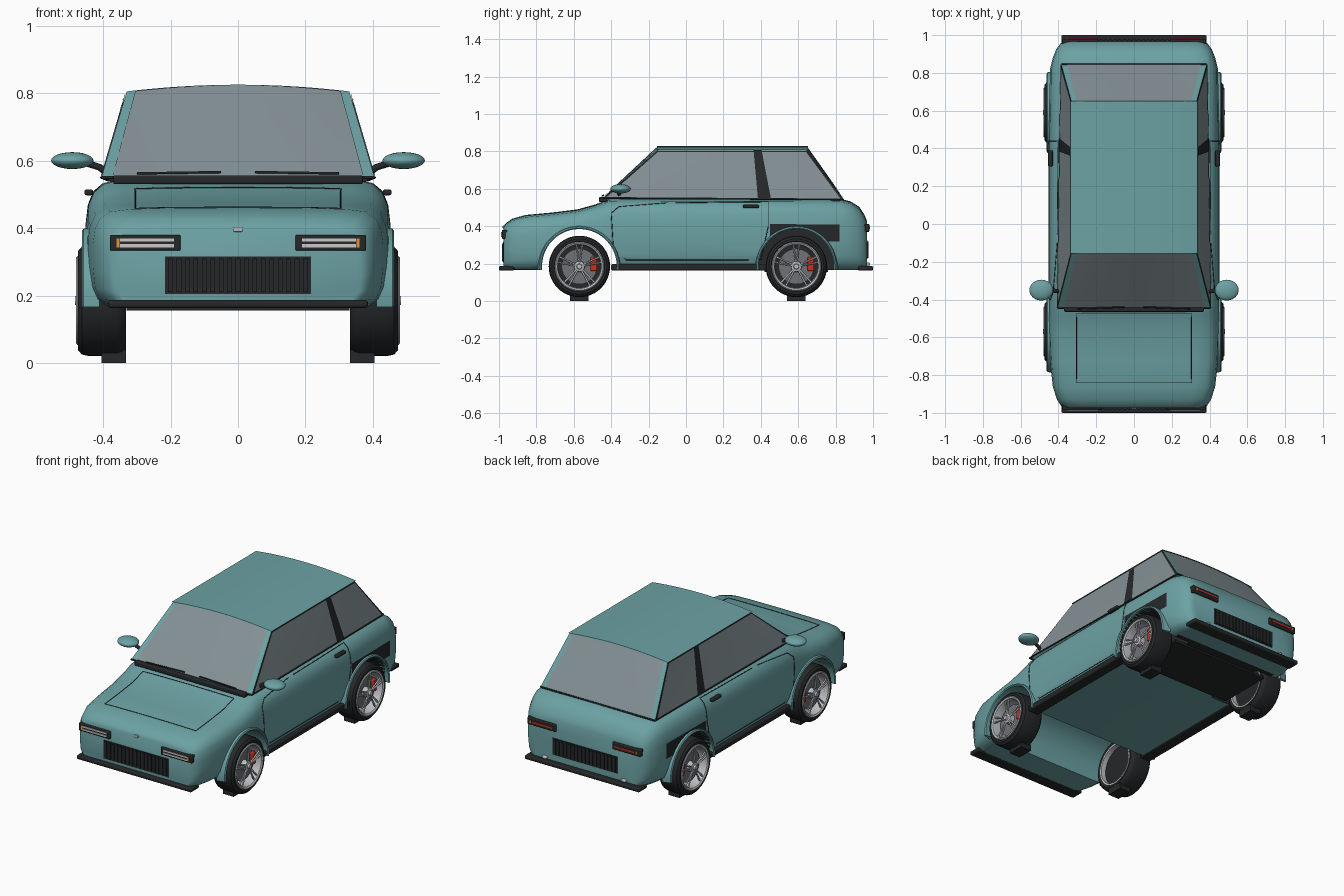
import bpy, bmesh
from math import sin, cos, pi, radians
from mathutils import Vector
from mathutils.bvhtree import BVHTree

if "Cube" in bpy.data.objects:
    bpy.data.objects.remove(bpy.data.objects["Cube"])


def material(name, r, g, b):
    m = bpy.data.materials.new(name)
    m.diffuse_color = (r, g, b, 1)
    m.use_nodes = True
    m.node_tree.nodes["Principled BSDF"].inputs["Base Color"].default_value = m.diffuse_color
    return m


PAINT = material("teal_paint", 0.15, 0.36, 0.37)
GLASS = material("grey_glass", 0.23, 0.28, 0.30)
DARK = material("dark_trim", 0.018, 0.02, 0.022)
METAL = material("silver", 0.5, 0.52, 0.54)
DISC = material("disc_grey", 0.16, 0.17, 0.18)
RED = material("red", 0.6, 0.03, 0.015)
AMBER = material("amber", 0.8, 0.3, 0.03)
WHITE = material("lamp_white", 0.85, 0.85, 0.85)


def make(name, verts, faces, mat, angle=35):
    me = bpy.data.meshes.new(name)
    me.from_pydata([tuple(v) for v in verts], [], faces)
    bm = bmesh.new()
    bm.from_mesh(me)
    bmesh.ops.recalc_face_normals(bm, faces=bm.faces)
    bm.to_mesh(me)
    bm.free()
    me.materials.append(mat)
    ob = bpy.data.objects.new(name, me)
    bpy.context.collection.objects.link(ob)
    smooth(ob, angle)
    return ob


def smooth(ob, angle=35):
    bpy.ops.object.select_all(action='DESELECT')
    ob.select_set(True)
    bpy.context.view_layer.objects.active = ob
    bpy.ops.object.shade_smooth_by_angle(angle=radians(angle))


def loft(name, rings, mat, caps=True, loop=False, angle=35):
    n, k = len(rings[0]), len(rings)
    verts = [p for r in rings for p in r]
    faces = []
    for i in range(k if loop else k - 1):
        a, b = i * n, ((i + 1) % k) * n
        faces += [(a + j, a + (j + 1) % n, b + (j + 1) % n, b + j) for j in range(n)]
    if caps and not loop:
        faces += [tuple(range(n)), tuple(range((k - 1) * n, k * n))]
    return make(name, verts, faces, mat, angle)


def lathe(name, profile, y, z, mat, loop=False, n=48):
    # profile of (x, radius) turned about an axis along x
    rings = [[(x, y + r * cos(2 * pi * j / n), z + r * sin(2 * pi * j / n)) for j in range(n)]
             for x, r in profile]
    return loft(name, rings, mat, loop=loop)


def box(name, x0, x1, y0, y1, z0, z1, mat, bevel=0.0):
    v = [(x, y, z) for x in (x0, x1) for y in (y0, y1) for z in (z0, z1)]
    f = [(0, 1, 3, 2), (4, 5, 7, 6), (0, 1, 5, 4), (2, 3, 7, 6), (0, 2, 6, 4), (1, 3, 7, 5)]
    ob = make(name, v, f, mat)
    if bevel:
        b = ob.modifiers.new("bevel", 'BEVEL')
        b.width, b.segments = bevel, 3
    return ob


def tube(name, pts, radius, mat, cyclic=False):
    cu = bpy.data.curves.new(name, 'CURVE')
    cu.dimensions, cu.bevel_depth, cu.bevel_resolution = '3D', radius, 1
    sp = cu.splines.new('POLY')
    sp.points.add(len(pts) - 1)
    for p, q in zip(sp.points, pts):
        p.co = (*q, 1)
    sp.use_cyclic_u = cyclic
    cu.materials.append(mat)
    ob = bpy.data.objects.new(name, cu)
    bpy.context.collection.objects.link(ob)
    bpy.ops.object.select_all(action='DESELECT')
    ob.select_set(True)
    bpy.context.view_layer.objects.active = ob
    bpy.ops.object.convert(target='MESH')


# lower body: one section lofted along the length (y, half width, top z)
STATIONS = [(-.975, .365, .40), (-.965, .385, .415), (-.93, .408, .44), (-.86, .43, .46),
            (-.72, .445, .473), (-.58, .45, .49), (-.48, .45, .518), (-.41, .45, .547),
            (0, .45, .55), (.45, .45, .55), (.82, .445, .547), (.88, .43, .533),
            (.925, .412, .505), (.955, .39, .46), (.967, .365, .43)]
SECTION = [(0, 1), (.5, .995), (.75, .985), (.88, .96), (.95, .89), (.985, .79), (1, .64), (1, .4),
           (.985, .2), (.95, .08), (.88, .015), (.8, 0), (0, 0)]
BOTTOM = .165
rings = []
for y, w, zt in STATIONS:
    half = [(w * a, y, BOTTOM + (zt - BOTTOM) * f) for a, f in SECTION]
    rings.append(half + [(-x, yy, z) for x, yy, z in half[-2:0:-1]])
body = loft("lower_body", rings, PAINT)

# wheel arches cut out of the body
FRONT, REAR, WZ, ARCH = -.57, .59, .185, .2
cuts = [(FRONT, -.6, .6), (REAR, .25, .6), (REAR, -.6, -.25)]
for y, x0, x1 in cuts:
    cutter = lathe("arch_cutter", [(x0, ARCH), (x1, ARCH)], y, WZ, PAINT)
    cutter.hide_render = True
    m = body.modifiers.new("arch", 'BOOLEAN')
    m.operation, m.object, m.solver = 'DIFFERENCE', cutter, 'EXACT'
    bpy.context.view_layer.objects.active = body
    bpy.ops.object.modifier_apply(modifier=m.name)
    bpy.data.objects.remove(cutter)
body.data.materials.append(DARK)
for p in body.data.polygons:
    c = p.center
    if (c.y - REAR) ** 2 + (c.z - WZ) ** 2 < (ARCH + .003) ** 2 and abs(c.x) > .2:
        p.material_index = 1
smooth(body)
box("rear_underpan", -.33, .33, .42, .76, .155, .17, DARK)
tree = BVHTree.FromPolygons([v.co for v in body.data.vertices],
                            [tuple(p.vertices) for p in body.data.polygons])


def on_body(origin, direction):
    return tree.ray_cast(Vector(origin), Vector(direction))[0]


def seam(name, corners, project, cyclic=False):
    pts, ends = [], corners[1:] + (corners[:1] if cyclic else [])
    for (a, b), (c, d) in zip(corners, ends):
        for i in range(12):
            p = project(a + (c - a) * i / 12, b + (d - b) * i / 12)
            if p:
                pts.append(p)
    tube(name, pts, .0022, DARK, cyclic)


seam("bonnet_seam", [(-.305, -.84), (.305, -.84), (.305, -.475), (-.305, -.475)],
     lambda x, y: on_body((x, y, 1), (0, 0, -1)), True)

# cabin: flat panels between belt line and roof, crowned across the roof
BELT = [(.405, -.445, .55), (.385, .845, .542)]
ROOF = [(.33, -.15, .805), (.33, .645, .805)]


def panel(name, c, mat, u0=0, u1=1, v0=0, v1=1, off=0.0, crown=(0, .02)):
    a, b, d, e = [Vector(p) for p in c]          # bottom pair, top pair
    nrm = (b - a).cross(e - a).normalized()
    if nrm.dot((a + b + d + e) / 4 - Vector((0, .2, .55))) < 0:
        nrm = -nrm
    n, k, verts = 16, 6, []
    for i in range(k + 1):
        v = v0 + (v1 - v0) * i / k
        for j in range(n + 1):
            u = u0 + (u1 - u0) * j / n
            p = a.lerp(b, u).lerp(e.lerp(d, u), v) + nrm * off
            p.z += (crown[0] * (1 - v) + crown[1] * v) * (1 - (2 * u - 1) ** 2)
            verts.append(p)
    faces = [(r * (n + 1) + j, r * (n + 1) + j + 1, (r + 1) * (n + 1) + j + 1, (r + 1) * (n + 1) + j)
             for r in range(k) for j in range(n)]
    return make(name, verts, faces, mat)


def mir(p, s=-1):
    return (p[0] * s, p[1], p[2])


for i, nm in enumerate(("windscreen", "rear_window")):
    c = [mir(BELT[i]), BELT[i], ROOF[i], mir(ROOF[i])]
    panel(nm + "_frame", c, PAINT)
    panel(nm, c, GLASS, .04, .96, .02, .985, .003)
    tube(nm + "_base_trim", [mir(BELT[i]), BELT[i]], .005, DARK)
panel("roof", [mir(ROOF[0]), ROOF[0], ROOF[1], mir(ROOF[1])], PAINT, -.008, 1.008, -.008, 1.008,
      .003, (.02, .02))
for s in (1, -1):
    c = [mir(BELT[0], s), mir(BELT[1], s), mir(ROOF[1], s), mir(ROOF[0], s)]
    panel("cabin_side", c, DARK, crown=(0, 0))
    panel("side_window", c, GLASS, .012, .988, .02, .97, .003, (0, 0))
    panel("door_pillar", c, DARK, .643, .697, 0, 1, .006, (0, 0))
    tube("belt_trim", [c[0], c[1]], .004, DARK)
    # door seam, handle, sill
    seam("door_seam", [(-.1, .525), (-.36, .505), (-.40, .47), (-.385, .22), (.40, .22), (.44, .40),
                       (.44, .53), (-.1, .525)], lambda y, z: on_body((s, y, z), (-s, 0, 0)))
    box("door_handle", s * .43, s * .455, .305, .39, .497, .515, DARK, .006)
    box("sill", s * .38, s * .452, -.40, .43, .163, .198, DARK, .008)
    # mirror pod and stalk
    tube("mirror_stalk", [(s * .39, -.36, .565), (s * .41, -.355, .58), (s * .45, -.35, .593)], .011, DARK)
    n = 24
    pod = lathe("mirror", [(-cos(pi * i / 12), max(sin(pi * i / 12), .02)) for i in range(13)], 0, 0, PAINT, n=n)
    pod.scale, pod.location = (.063, .055, .025), (s * .491, -.35, .60)

    for y, nm in ((FRONT, "front"), (REAR, "rear")):
        # arch flare
        prof = [(.41, .2), (.458, .2), (.463, .206), (.458, .213), (.41, .224)]
        rings = [[(s * x, y + r * cos(t), WZ + r * sin(t)) for x, r in prof]
                 for t in [radians(-5 + 190 * i / 32) for i in range(33)]]
        loft(nm + "_arch_flare", rings, PAINT)
        # wheel
        def turn(part, p, mat, loop=False):
            return lathe(nm + part, [(s * x, r) for x, r in p], y, WZ, mat, loop)
        turn("_tyre", [(.34, .126), (.332, .145), (.345, .16), (.36, .164), (.445, .164), (.463, .16),
                       (.474, .147), (.474, .135), (.466, .126)], DARK, True)
        turn("_rim", [(.335, .12), (.335, .13), (.476, .132), (.48, .127), (.474, .118), (.45, .113)], METAL, True)
        turn("_wheel_back", [(.365, .12), (.375, .12)], DARK)
        turn("_brake_disc", [(.425, .095), (.437, .095)], DISC)
        turn("_hub", [(.43, .03), (.468, .028), (.472, .015), (.483, .013)], METAL)
        box(nm + "_tyre_contact", s * .332, s * .405, y - .05, y + .05, 0, .04, DARK)
        box(nm + "_brake_caliper", s * .415, s * .452, y + .06, y + .095, WZ - .025, WZ + .05, RED, .006)
        for i in range(5):
            for d in (-.13, .13):
                t = 2 * pi * i / 5 + pi / 2
                tube(nm + "_spoke", [(s * .466, y + .02 * cos(t + d), WZ + .02 * sin(t + d)),
                                     (s * .466, y + .12 * cos(t + d), WZ + .12 * sin(t + d))], .005, METAL)

    # head lamps and tail lamps
    def bar(nm, x0, x1, y0, y1, z0, z1, mat, bev=0.0):
        box(nm, s * x0, s * x1, y0, y1, z0, z1, mat, bev)
    bar("headlamp_housing", .17, .38, -.985, -.94, .333, .38, DARK, .005)
    bar("tail_lamp_housing", .19, .38, .94, .98, .37, .413, DARK, .005)
    for z in (.343, .36):
        bar("headlamp_bar", .19, .35, -.989, -.98, z, z + .009, WHITE)
    bar("indicator", .352, .36, -.989, -.98, .343, .369, AMBER)
    bar("tail_lamp_bar", .205, .345, .975, .984, .386, .396, RED)
    bar("rear_indicator", .35, .36, .975, .984, .384, .398, AMBER)
    bar("exhaust_tip", .25, .28, .94, .985, .19, .205, METAL, .005)
    tube("wiper", [(s * .30, -.448, .562), (s * .05, -.44, .566)], .004, DARK)

# grilles, bumper lips, badge, cowl
for s, z0, z1, nm in ((-1, .205, .315, "front"), (1, .225, .325, "rear")):
    e = .975 if s < 0 else .967
    box(nm + "_grille", -.217, .217, s * .93, s * (e + .004), z0, z1, DARK)
    for i in range(17):
        x = -.2 + i * .025
        box(nm + "_grille_slat", x - .007, x + .007, s * .95, s * (e + .009), z0 + .006, z1 - .006, DARK)
    box(nm + "_bumper_lip", -.385, .385, s * .92, s * 1.0, .163, .187, DARK, .008)
box("badge_plate", -.014, .014, -.98, -.95, .389, .403, METAL, .003)
box("cowl", -.37, .37, -.465, -.42, .53, .556, DARK, .006)
